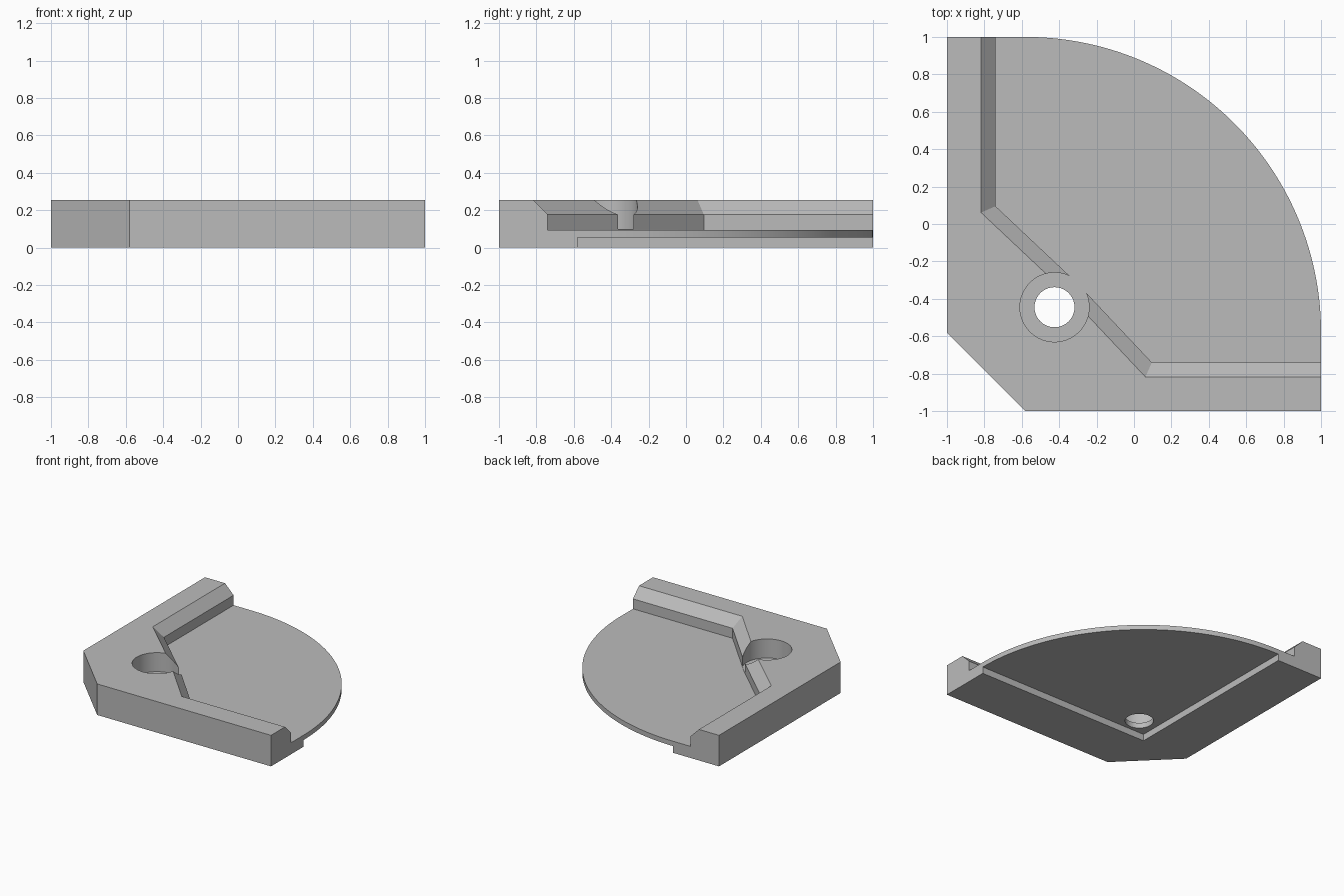
import bpy
import bmesh
import math

cube = bpy.data.objects.get("Cube")
if cube:
    bpy.data.objects.remove(cube, do_unlink=True)

grey = bpy.data.materials.new("light_grey")
grey.use_nodes = True
grey.diffuse_color = (0.5, 0.5, 0.5, 1)
grey.node_tree.nodes["Principled BSDF"].inputs["Base Color"].default_value = (0.5, 0.5, 0.5, 1)

HEIGHT = 0.255
FLOOR_TOP, FLOOR_BOTTOM = 0.095, 0.055
CORNER = -0.58          # corner of the underside recess and centre of the arc
HOLE = (-0.425, -0.445)


def loft(name, levels):
    """Solid through counter-clockwise outlines, given as (z, points)."""
    bm = bmesh.new()
    rings = [[bm.verts.new((x, y, z)) for x, y in pts] for z, pts in levels]
    bm.faces.new(list(reversed(rings[0])))
    bm.faces.new(rings[-1])
    n = len(rings[0])
    for low, high in zip(rings, rings[1:]):
        for i in range(n):
            j = (i + 1) % n
            bm.faces.new((low[i], low[j], high[j], high[i]))
    bmesh.ops.recalc_face_normals(bm, faces=bm.faces)
    mesh = bpy.data.meshes.new(name)
    bm.to_mesh(mesh)
    bm.free()
    mesh.materials.append(grey)
    obj = bpy.data.objects.new(name, mesh)
    bpy.context.collection.objects.link(obj)
    return obj


def arc(cx, cy, r, start, end, steps):
    angles = [math.radians(start + (end - start) * i / steps) for i in range(steps + 1)]
    return [(cx + r * math.cos(a), cy + r * math.sin(a)) for a in angles]


def cylinder(name, r, z0, z1):
    pts = arc(*HOLE, r, 0, 360, 96)[:-1]
    return loft(name, [(z0, pts), (z1, pts)])


def pocket_outline(t):
    """Inner wall line, pushed outwards by t and mirrored across the diagonal."""
    half = [(-0.74 - t, 1.3), (-0.74 - t, 0.095 - 0.431 * t)]
    middle = -0.31 - 0.707 * t
    return half + [(middle, middle)] + [(y, x) for x, y in reversed(half)] + [(1.3, 1.3)]


# Full-height body: clipped corner and quarter-round far side
outline = [(-1, 1), (-1, CORNER), (CORNER, -1), (1, -1)]
outline += arc(CORNER, CORNER, 1 - CORNER, 0, 90, 96)
body = loft("corner_bracket", [(0, outline), (HEIGHT, outline)])

# Upper pocket with bevelled rim, underside recess, and stepped screw hole
recess = [(CORNER, CORNER), (1.3, CORNER), (1.3, 1.3), (CORNER, 1.3)]
cutters = [
    loft("pocket_cutter", [(FLOOR_TOP, pocket_outline(0)),
                           (0.177, pocket_outline(0)),
                           (0.277, pocket_outline(0.1))]),
    loft("recess_cutter", [(-0.1, recess), (FLOOR_BOTTOM, recess)]),
    cylinder("counterbore_cutter", 0.185, 0.099, 0.4),
    cylinder("hole_cutter", 0.107, -0.2, 0.5),
]
bpy.context.view_layer.objects.active = body
for cutter in cutters:
    cutter.hide_render = True
    mod = body.modifiers.new("cut", 'BOOLEAN')
    mod.operation = 'DIFFERENCE'
    mod.solver = 'EXACT'
    mod.object = cutter
    bpy.ops.object.modifier_apply(modifier=mod.name)
    bpy.data.objects.remove(cutter, do_unlink=True)

# Smooth the arcs, keep the edges crisp
bpy.ops.object.select_all(action='DESELECT')
body.select_set(True)
bpy.ops.object.shade_smooth_by_angle(angle=math.radians(20))
